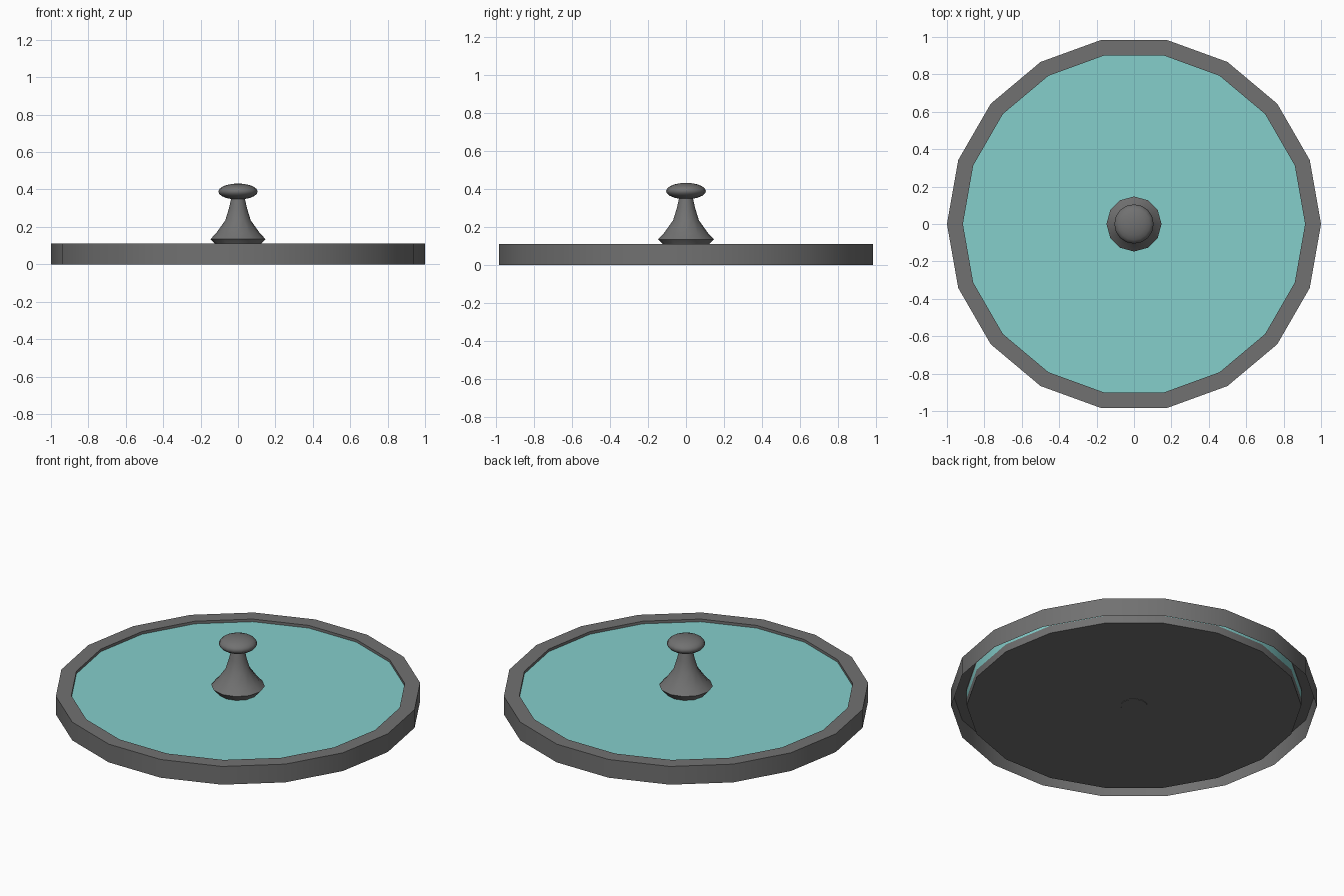
import bpy, math

if "Cube" in bpy.data.objects:
    bpy.data.objects.remove(bpy.data.objects["Cube"])


def material(name, rgb):
    m = bpy.data.materials.new(name)
    m.diffuse_color = (*rgb, 1)
    m.use_nodes = True
    m.node_tree.nodes["Principled BSDF"].inputs["Base Color"].default_value = m.diffuse_color
    return m


grey = material("dark_grey", (0.165, 0.165, 0.165))
teal = material("pale_teal", (0.235, 0.62, 0.60))


def lathe(name, profile, sides, mat, angle=30):
    """Revolve (radius, height) points about z; radius 0 closes to a pole."""
    verts, rings, faces = [], [], []
    for r, z in profile:
        n = 1 if r == 0 else sides
        rings.append([len(verts) + i for i in range(n)])
        verts += [(r * math.cos(2 * math.pi * i / sides),
                   r * math.sin(2 * math.pi * i / sides), z) for i in range(n)]
    for a, b in zip(rings, rings[1:]):
        for i in range(sides):
            j = (i + 1) % sides
            f = [a[i % len(a)], a[j % len(a)], b[j % len(b)], b[i % len(b)]]
            faces.append(list(dict.fromkeys(f)))
    # cap flat ends with a single polygon when the profile asks for it
    mesh = bpy.data.meshes.new(name)
    mesh.from_pydata(verts, [], faces)
    mesh.materials.append(mat)
    ob = bpy.data.objects.new(name, mesh)
    bpy.context.collection.objects.link(ob)
    bpy.ops.object.select_all(action='DESELECT')
    ob.select_set(True)
    bpy.context.view_layer.objects.active = ob
    bpy.ops.object.shade_smooth_by_angle(angle=math.radians(angle))
    return ob


SIDES, R_IN = 18, 0.915

# hollow rim: outer wall, flat top and short inner lip, open underneath
lathe("rim", [(1, 0), (1, 0.11), (R_IN, 0.11), (R_IN, 0.094)], SIDES, grey)

# grey underside plate
lathe("base_plate", [(0, 0.004), (R_IN, 0.004), (R_IN, 0.05)], SIDES, grey)

# teal panel resting on the plate
lathe("panel", [(R_IN, 0.05), (R_IN, 0.094), (0, 0.094)], SIDES, teal)

# knob stem: flared foot narrowing to a neck
lathe("knob_stem", [(0, 0.002), (0.073, 0.002), (0.105, 0.09), (0.147, 0.135),
                    (0.118, 0.165), (0.068, 0.235), (0.048, 0.30),
                    (0.037, 0.35)], 12, grey, 40)

# knob cap: flattened ball
cap = [(0.105 * math.cos(t), 0.389 + 0.043 * math.sin(t))
       for t in (math.radians(-90 + 18 * i) for i in range(1, 10))]
lathe("knob_cap", [(0, 0.346)] + cap + [(0, 0.432)], 16, grey, 60)
